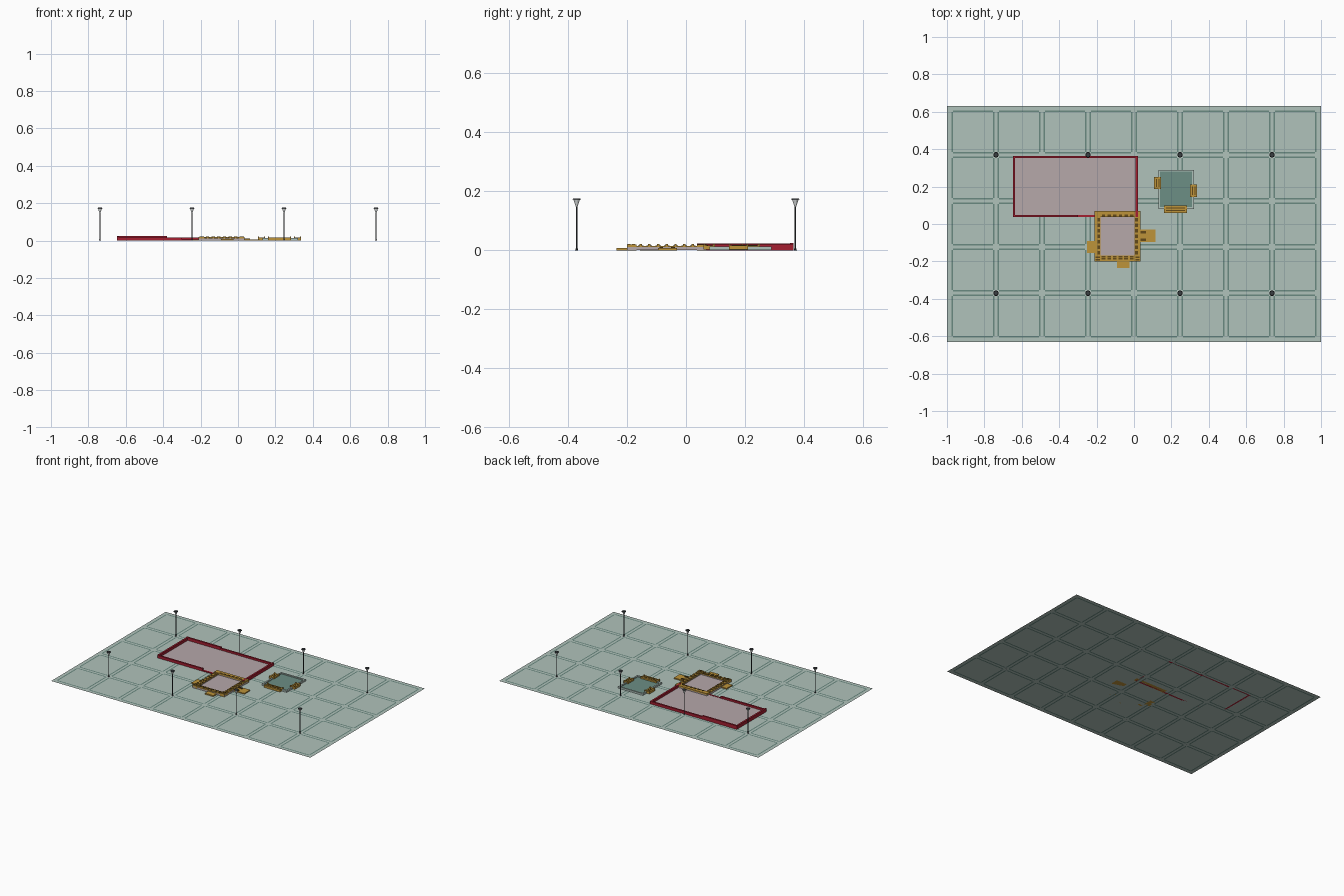
import bpy, bmesh, math

cube = bpy.data.objects.get("Cube")
if cube:
    bpy.data.objects.remove(cube, do_unlink=True)


def material(name, rgb):
    lin = [((c / 255 + 0.055) / 1.055) ** 2.4 for c in rgb] + [1]
    m = bpy.data.materials.new(name)
    m.use_nodes = True
    m.diffuse_color = lin
    m.node_tree.nodes["Principled BSDF"].inputs["Base Color"].default_value = lin
    return m


PALE = material("pale green paving", (176, 194, 187))
DARK = material("dark green joint", (106, 138, 129))
RED = material("red wall", (165, 30, 48))
PINK = material("dusty pink floor", (182, 168, 170))
GOLD = material("gold", (190, 148, 58))
BROWN = material("dark brown", (98, 72, 24))
TEAL = material("teal floor", (108, 142, 133))
IRON = material("dark iron", (58, 62, 66))
GLASS = material("pale glass", (222, 226, 226))


def finish(name, bm, *mats):
    me = bpy.data.meshes.new(name)
    bm.to_mesh(me)
    bm.free()
    for m in mats:
        me.materials.append(m)
    ob = bpy.data.objects.new(name, me)
    bpy.context.collection.objects.link(ob)
    return ob


def boxes(name, mat, items):
    """One object from boxes given as (x0, x1, y0, y1, z0, z1)."""
    bm = bmesh.new()
    for x0, x1, y0, y1, z0, z1 in items:
        vs = bmesh.ops.create_cube(bm, size=1)["verts"]
        for v in vs:
            v.co.x = x1 if v.co.x > 0 else x0
            v.co.y = y1 if v.co.y > 0 else y0
            v.co.z = z1 if v.co.z > 0 else z0
    return finish(name, bm, mat)


def ring(x0, x1, y0, y1, t, z0, z1):
    """Four boxes round a rectangle."""
    return [(x0, x1, y0, y0 + t, z0, z1), (x0, x1, y1 - t, y1, z0, z1),
            (x0, x0 + t, y0 + t, y1 - t, z0, z1), (x1 - t, x1, y0 + t, y1 - t, z0, z1)]


def steps(a, b, pitch):
    n = max(1, round((b - a) / pitch))
    return [a + (b - a) * (i + 0.5) / n for i in range(n)]


# Paved ground: one flat sheet, with dark joints beside each tile
PITCH, OUT, INN = 0.246, 0.016, 0.007


def bands(tiles):
    cuts = []
    for i in range(tiles + 1):
        c = (i - tiles / 2) * PITCH
        lo = [(c - OUT, "joint"), (c - INN, "strip")] if i else [(c - OUT, "strip")]
        hi = [(c + INN, "joint"), (c + OUT, "tile")] if i < tiles else [(c + OUT, "end")]
        cuts += lo + hi
    return [(a[0], b[0], a[1]) for a, b in zip(cuts, cuts[1:])]


bm = bmesh.new()
for x0, x1, kx in bands(8):
    for y0, y1, ky in bands(5):
        f = bm.faces.new([bm.verts.new((x, y, 0)) for x, y in
                          ((x0, y0), (x1, y0), (x1, y1), (x0, y1))])
        f.material_index = int({kx, ky} == {"joint", "tile"})
bmesh.ops.remove_doubles(bm, verts=bm.verts, dist=0.0001)
finish("paved_ground", bm, PALE, DARK)

# Large walled court
X0, X1, Y0, Y1, T = -0.647, 0.021, 0.037, 0.364, 0.012
boxes("court_floor", PINK, [(X0 + T, X1 - T, Y0 + T, Y1 - T, 0.001, 0.005)])
boxes("court_walls", RED, [
    (X0, X0 + T, Y0, Y1, 0, 0.023), (X1 - T, X1, Y0, Y1, 0, 0.021),
    (X0, -0.38, Y1 - T, Y1, 0, 0.025), (-0.38, X1, Y1 - T, Y1, 0, 0.018),
    (X0, -0.30, Y0, Y0 + T, 0, 0.018), (-0.30, X1, Y0, Y0 + T, 0, 0.006)])

# Small court surrounded by stands
X0, X1, Y0, Y1, T = -0.21, 0.035, -0.2, 0.07, 0.032
boxes("arena_floor", PINK, [(X0 + T, X1 - T, Y0 + T, Y1 - T, 0.001, 0.007)])
boxes("arena_base", PINK, ring(X0, X1, Y0, Y1, T, 0.001, 0.011))
boxes("arena_seating", GOLD, ring(X0, X1, Y0, Y1, T, 0.011, 0.015)
      + [(X0, X1, Y1 - T, Y1, 0, 0.02)]
      + [(x, x + T, Y0, Y0 + T, 0, 0.02) for x in (X0, X1 - T)])
posts, seats = [], []
for y in steps(Y0 + T, Y1 - T, 0.03):
    for x, e in ((X0 + 0.003, 0.008), (X1 - 0.011, -0.001)):
        posts.append((x, x + 0.008, y - 0.004, y + 0.004, 0.015, 0.021))
    for x in (X0 + 0.014, X1 - 0.029):
        seats.append((x, x + 0.015, y - 0.009, y + 0.009, 0.015, 0.017))
for x in steps(X0 + T, X1 - T, 0.03):
    posts.append((x - 0.004, x + 0.004, Y0 + 0.002, Y0 + 0.008, 0.015, 0.021))
    seats.append((x - 0.010, x + 0.010, Y0 + 0.009, Y0 + 0.018, 0.015, 0.017))
    seats.append((x - 0.010, x + 0.010, Y0 + 0.020, Y0 + 0.029, 0.015, 0.017))
    seats.append((x - 0.009, x + 0.009, Y1 - 0.029, Y1 - 0.019, 0.02, 0.022))
for x in (X0, X1 - T):
    for k in (0.004, 0.018):
        seats.append((x + 0.005, x + T - 0.005, Y0 + k, Y0 + k + 0.009, 0.02, 0.022))
boxes("arena_posts", GOLD, posts)
boxes("arena_seat_rows", BROWN, seats)

# Entrance ramps on three sides
boxes("entrance_ramps", GOLD, [(-0.25, X0, -0.155, -0.09, 0, 0.007),
                               (X1, 0.115, -0.095, -0.03, 0, 0.007),
                               (-0.09, -0.025, -0.236, Y0, 0, 0.008)])
boxes("entrance_doors", BROWN, [(X1, X1 + 0.03, y, y + 0.012, 0.007, 0.012)
                                for y in (-0.09, -0.05)])

# Teal court with pale kerb and three stands
X0, X1, Y0, Y1 = 0.13, 0.32, 0.08, 0.29
boxes("pool_floor", TEAL, [(X0 + 0.01, X1 - 0.01, Y0 + 0.01, Y1 - 0.01, 0.001, 0.006)])
boxes("pool_kerb", PALE, ring(X0, X1, Y0, Y1, 0.01, 0.001, 0.013))
stands = [(0.107, 0.145, 0.187, 0.25), (0.30, 0.337, 0.145, 0.21), (0.16, 0.283, 0.059, 0.098)]
boxes("pool_stands", GOLD, [s + (0.002, 0.016) for s in stands])
posts, seats = [], []
for x0, x1, y0, y1 in stands:
    for x in (x0, x1 - 0.006):
        for y in (y0, y1 - 0.006):
            posts.append((x, x + 0.006, y, y + 0.006, 0.016, 0.021))
    # seat rows run along the longer side
    wide = x1 - x0 > y1 - y0
    for k in (0.011, 0.024):
        if wide:
            seats.append((x0 + 0.01, x1 - 0.01, y0 + k, y0 + k + 0.004, 0.016, 0.018))
        else:
            seats.append((x0 + k, x0 + k + 0.004, y0 + 0.01, y1 - 0.01, 0.016, 0.018))
boxes("pool_stand_posts", GOLD, posts)
boxes("pool_seat_rows", BROWN, seats)


# Lamp posts in two rows
def cone(bm, r0, r1, z0, z1, x, y):
    vs = bmesh.ops.create_cone(bm, cap_ends=True, segments=10, radius1=r0,
                               radius2=r1, depth=z1 - z0)["verts"]
    bmesh.ops.translate(bm, verts=vs, vec=(x, y, (z0 + z1) / 2))


iron, glass = bmesh.new(), bmesh.new()
for i in range(4):
    for y in (-0.37, 0.37):
        x = (i - 1.5) * 2 * PITCH
        cone(iron, 0.005, 0.004, 0, 0.006, x, y)
        cone(iron, 0.0022, 0.0022, 0, 0.15, x, y)
        cone(iron, 0.015, 0.012, 0.172, 0.176, x, y)
        cone(glass, 0.003, 0.011, 0.148, 0.172, x, y)
finish("lamp_posts", iron, IRON)
finish("lamp_glass", glass, GLASS)
